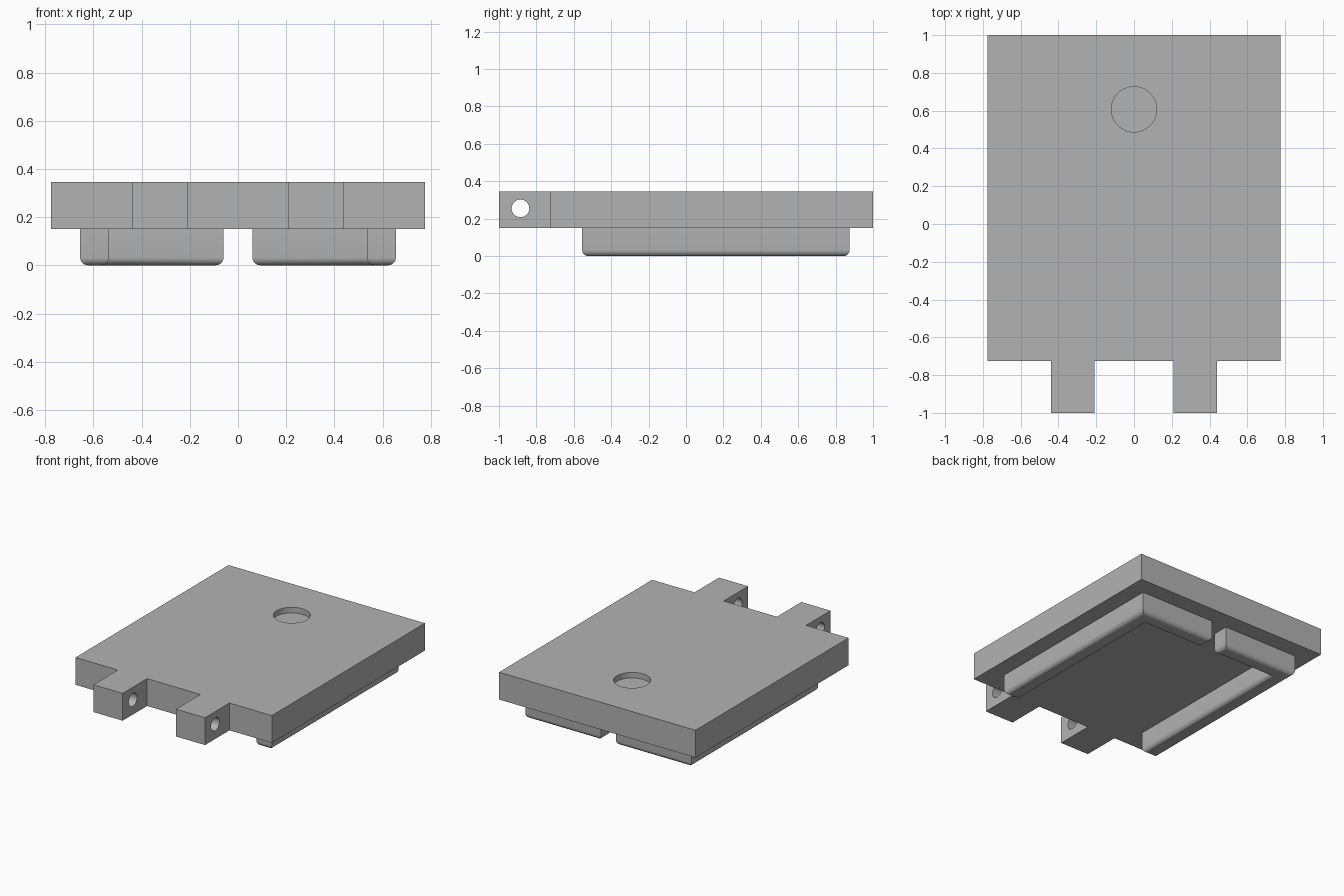
import bpy
import bmesh
from mathutils import Matrix, Vector
from math import radians

cube = bpy.data.objects.get("Cube")
if cube:
    bpy.data.objects.remove(cube)

BASE_Z, TOP_Z = 0.15, 0.345
FILLET = 0.033

grey = bpy.data.materials.new("plain grey")
grey.use_nodes = True
grey.diffuse_color = (0.45, 0.45, 0.45, 1)
grey.node_tree.nodes["Principled BSDF"].inputs["Base Color"].default_value = grey.diffuse_color


def prism(name, outline, z0, z1, fillet=0):
    """Extrude an outline upwards, optionally rounding its bottom edges."""
    bm = bmesh.new()
    bottom = bm.faces.new([bm.verts.new((x, y, z0)) for x, y in outline])
    new = bmesh.ops.extrude_face_region(bm, geom=[bottom], use_keep_orig=True)["geom"]
    top = [v for v in new if isinstance(v, bmesh.types.BMVert)]
    bmesh.ops.translate(bm, verts=top, vec=Vector((0, 0, z1 - z0)))
    bmesh.ops.recalc_face_normals(bm, faces=bm.faces)
    if fillet:
        low = [e for e in bm.edges if all(v.co.z < z0 + 0.001 for v in e.verts)]
        bmesh.ops.bevel(bm, geom=low, offset=fillet, offset_type='OFFSET',
                        segments=6, profile=0.5, affect='EDGES')
    return finish(name, bm)


def finish(name, bm):
    mesh = bpy.data.meshes.new(name)
    bm.to_mesh(mesh)
    bm.free()
    mesh.materials.append(grey)
    obj = bpy.data.objects.new(name, mesh)
    bpy.context.collection.objects.link(obj)
    return obj


def activate(obj):
    bpy.ops.object.select_all(action='DESELECT')
    obj.select_set(True)
    bpy.context.view_layer.objects.active = obj


def drill(target, radius, depth, centre, rotation=Matrix()):
    """Cut a round hole and discard the cutter."""
    bm = bmesh.new()
    bmesh.ops.create_cone(bm, cap_ends=True, segments=48, radius1=radius, radius2=radius,
                          depth=depth, matrix=Matrix.Translation(centre) @ rotation)
    cutter = finish("hole_cutter", bm)
    cutter.hide_render = True
    cut = target.modifiers.new("hole", 'BOOLEAN')
    cut.operation, cut.solver, cut.object = 'DIFFERENCE', 'EXACT', cutter
    activate(target)
    bpy.ops.object.modifier_apply(modifier=cut.name)
    bpy.data.objects.remove(cutter)


# Slab with two hinge tabs at the front
half = [(0.21, -0.725), (0.21, -1), (0.44, -1), (0.44, -0.725), (0.775, -0.725), (0.775, 1)]
slab = prism("lid_slab", half + [(-x, y) for x, y in reversed(half)], BASE_Z, TOP_Z)

# Shallow finger recess on top, and the pin hole through both tabs
drill(slab, 0.12, 0.08, (0, 0.607, TOP_Z))
drill(slab, 0.047, 1.1, (0, -0.885, 0.255), Matrix.Rotation(radians(90), 4, 'Y'))

# L-shaped ridges below, with rounded lower edges
ridge = [(0.06, 0.875), (0.06, 0.755), (0.535, 0.755), (0.535, -0.555),
         (0.655, -0.555), (0.655, 0.875)]
parts = [slab]
for side, sign in (("left", 1), ("right", -1)):
    parts.append(prism(side + "_ridge", [(sign * x, y) for x, y in ridge],
                       0, BASE_Z, FILLET))

for part in parts:
    activate(part)
    bpy.ops.object.shade_smooth_by_angle(angle=radians(30))
